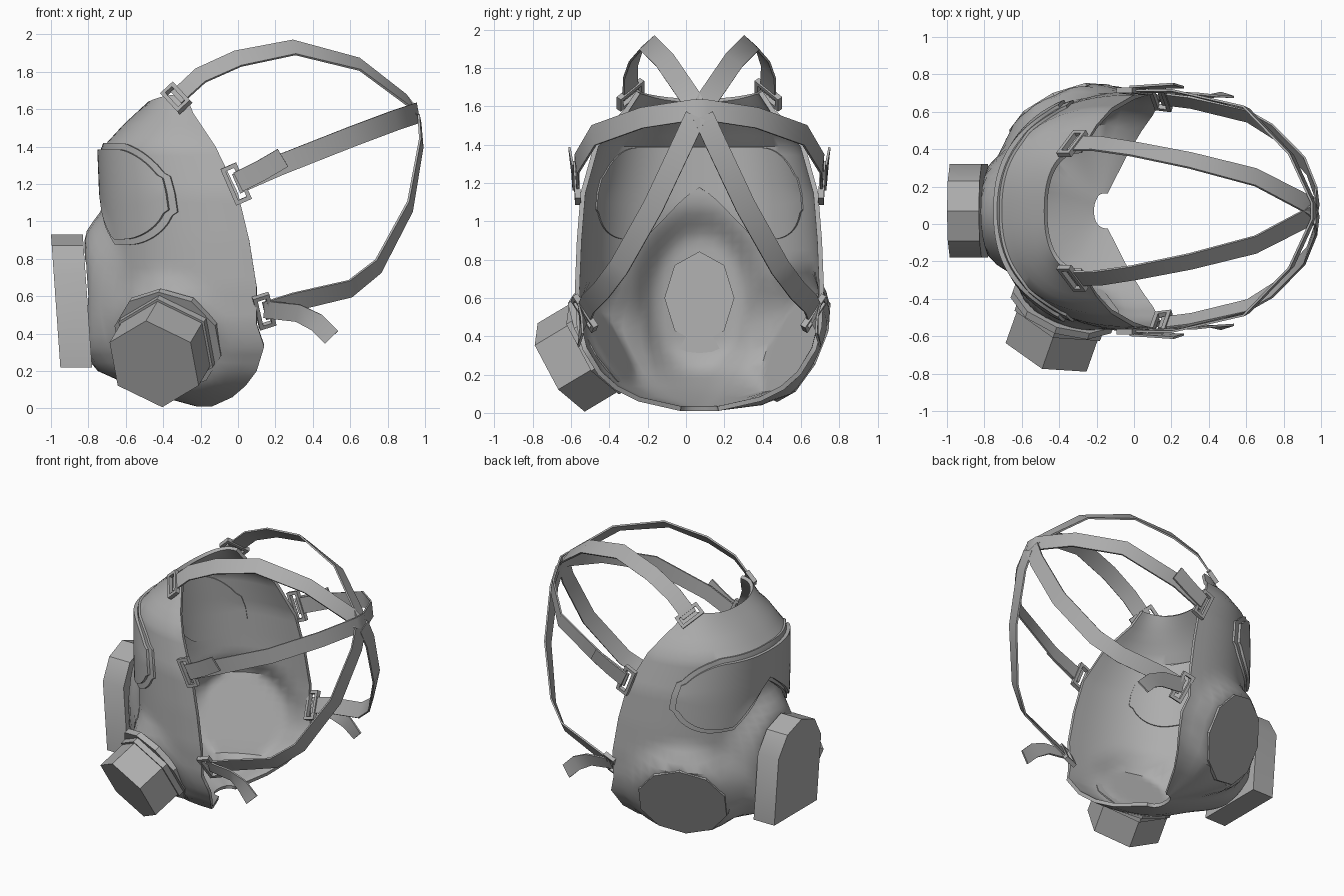
import bpy, bmesh, math
from mathutils import Vector, Matrix

if "Cube" in bpy.data.objects:
    bpy.data.objects.remove(bpy.data.objects["Cube"])

CY = 0.07          # symmetry plane of the mask
grey = bpy.data.materials.new("grey rubber")
grey.use_nodes = True
grey.diffuse_color = (0.42, 0.42, 0.42, 1)
grey.node_tree.nodes["Principled BSDF"].inputs["Base Color"].default_value = (0.42, 0.42, 0.42, 1)
made = []


def add_object(name, bm):
    me = bpy.data.meshes.new(name)
    bm.to_mesh(me)
    bm.free()
    me.materials.append(grey)
    ob = bpy.data.objects.new(name, me)
    bpy.context.collection.objects.link(ob)
    made.append(ob)
    return ob


def apply(ob, mod):
    bpy.context.view_layer.objects.active = ob
    bpy.ops.object.modifier_apply(modifier=mod.name)


def grid(name, rows, thickness, offset):
    """Sheet through rows of points, thickened."""
    bm = bmesh.new()
    vs = [[bm.verts.new(p) for p in row] for row in rows]
    for a, b in zip(vs, vs[1:]):
        for j in range(len(a) - 1):
            bm.faces.new((a[j], b[j], b[j + 1], a[j + 1]))
    ob = add_object(name, bm)
    mod = ob.modifiers.new("thickness", "SOLIDIFY")
    mod.thickness, mod.offset = thickness, offset
    apply(ob, mod)
    return ob


# Face piece: height, front x, rim x, half width
LEVELS = [(0.01, -0.22, -0.14, 0.1), (0.06, -0.4, -0.03, 0.32), (0.12, -0.53, 0.04, 0.44),
          (0.2, -0.65, 0.1, 0.53), (0.33, -0.7, 0.14, 0.61), (0.45, -0.7, 0.1, 0.64),
          (0.65, -0.7, 0.1, 0.65), (0.9, -0.7, 0.06, 0.64), (1.15, -0.71, 0.0, 0.62),
          (1.4, -0.72, -0.12, 0.55), (1.52, -0.61, -0.2, 0.46), (1.64, -0.48, -0.28, 0.33)]

# Flat seats on the cheeks: side, centre, axis, flat radius, blend radius
SEATS = {1: (Vector((-0.38, CY + 0.51, 0.345)), Vector((-0.38, 0.84, -0.4)).normalized(), 0.3, 0.42),
         -1: (Vector((-0.37, CY - 0.5, 0.37)), Vector((-0.29, -0.82, -0.49)).normalized(), 0.22, 0.34)}


def smooth(k):
    k = min(1, max(0, k))
    return k * k * (3 - 2 * k)


def surface(u, z):
    """Point on the face piece; u runs from -1 (right rim) to 1 (left rim)."""
    for a, b in zip(LEVELS, LEVELS[1:]):
        if z <= b[0] + 1e-6:
            break
    f = (z - a[0]) / (b[0] - a[0])
    xf, xr, w = (p + (q - p) * f for p, q in zip(a[1:], b[1:]))
    ang = abs(u) * math.pi / 2
    y = w * math.sin(ang) ** 0.85
    c = max(0.0, math.cos(ang)) ** 0.85
    # snout bulge around the mouth
    d = math.hypot(y / 0.25, (z - 0.58) / 0.34)
    x = xr + (xf - xr) * c - 0.12 * smooth((1.6 - d) / 0.65) * c
    lift = 0.04 * math.sin(ang) ** 2 if z > 1.6 else 0
    p = Vector((x, CY + math.copysign(y, u), z + lift))
    # flatten onto the cheek seat
    seat, axis, flat, reach = SEATS[1 if u > 0 else -1]
    v = p - seat
    h = v.dot(axis)
    return p - axis * h * smooth((reach - (v - axis * h).length) / (reach - flat))


heights = []
for a, b in zip(LEVELS, LEVELS[1:]):
    n = max(1, round((b[0] - a[0]) / 0.05))
    heights += [a[0] + (b[0] - a[0]) * i / n for i in range(n)]
heights.append(LEVELS[-1][0])
shell = grid("face_piece", [[surface(j / 20, z) for j in range(-20, 21)] for z in heights], 0.025, -1)

# Mouth opening through the face piece
bm = bmesh.new()
bmesh.ops.create_cone(bm, cap_ends=True, segments=8, radius1=1, radius2=1, depth=0.5,
                      matrix=Matrix.Translation((-0.78, CY, 0.6)) @ Matrix.Diagonal((1, 0.18, 0.24, 1))
                      @ Matrix.Rotation(math.pi / 2, 4, "Y"))
cutter = add_object("mouth_cutter", bm)
made.remove(cutter)
cutter.hide_render = True
cut = shell.modifiers.new("mouth", "BOOLEAN")
cut.operation, cut.object, cut.solver = "DIFFERENCE", cutter, "EXACT"
apply(shell, cut)
bpy.data.objects.remove(cutter)


# Visor: wide pane with a nose notch and rounded ends
def visor(name, reach, grow, thickness, offset):
    cols = [reach * i / 24 for i in range(-24, 25)]
    rows = []
    for r in range(9):
        row = []
        for u in cols:
            s = max(0, (abs(u) / reach - 0.55) / 0.45)
            half = (0.245 + grow) * max(0.35, math.sqrt(max(0, 1 - s * s)))
            low = max(1.145 - half, 1.17 - grow - 0.98 * abs(u))
            row.append(surface(u, low + (1.145 + half - low) * r / 8))
        rows.append(row)
    return grid(name, rows, thickness, offset)


visor("visor_frame", 0.73, 0.025, 0.015, 1)
visor("visor_lens", 0.69, -0.005, 0.066, 0)

# Speech box in front of the mouth, arched on top
bm = bmesh.new()
outline = [(-0.25, 0), (-0.25, 0.5), (-0.16, 0.65), (0, 0.71), (0.16, 0.65), (0.25, 0.5), (0.25, 0)]
ends = []
for x in (-0.95, -0.78):
    ends.append([bm.verts.new((x - 0.05 * z / 0.71, CY + y, 0.22 + z)) for y, z in outline])
bm.faces.new(ends[0])
bm.faces.new(ends[1][::-1])
for i in range(7):
    j = (i + 1) % 7
    bm.faces.new((ends[0][i], ends[1][i], ends[1][j], ends[0][j]))
bmesh.ops.recalc_face_normals(bm, faces=bm.faces)
add_object("speech_box", bm)


def drum(name, side, sides, radius, inner, outer):
    """Drum on a cheek seat, from inner to outer distance along its axis."""
    seat, axis = SEATS[side][:2]
    bm = bmesh.new()
    rot = axis.to_track_quat("Z", "Y").to_matrix().to_4x4()
    bmesh.ops.create_cone(bm, cap_ends=True, segments=sides, radius1=radius, radius2=radius,
                          depth=outer - inner,
                          matrix=Matrix.Translation(seat + axis * (inner + outer) / 2) @ rot)
    return add_object(name, bm)


# Blank cover on the left cheek, filter canister on the right cheek
drum("cheek_cover", 1, 10, 0.31, -0.015, 0.01)
drum("filter_seat", -1, 10, 0.3, -0.02, 0.02)
drum("filter_flange", -1, 6, 0.28, 0.02, 0.06)
drum("filter_canister", -1, 6, 0.265, 0.06, 0.27)


# Harness
def mirrored(path, side):
    return [Vector((x, CY + side * y, z)) for x, y, z in path]


def outward(p):
    return Vector((p.x + 0.1, p.y - CY, (p.z - 1.2) * 0.5)).normalized()


def strap(name, pts, width):
    rows = []
    for i, p in enumerate(pts):
        t = pts[min(i + 1, len(pts) - 1)] - pts[max(i - 1, 0)]
        w = t.cross(outward(p)).normalized() * width / 2
        rows.append((p - w, p + w))
    grid(name, rows, 0.012, 0)


def buckle(name, pts, width, length):
    a = pts[0]
    t = (pts[1] - a).normalized()
    w = t.cross(outward(a)).normalized()
    base = Matrix.Translation(a) @ Matrix((t, w, w.cross(t))).transposed().to_4x4()
    bm = bmesh.new()
    for s in (-1, 1):
        for centre, size in (((s * length / 2, 0, 0), (0.022, width + 0.022, 0.03)),
                             ((0, s * width / 2, 0), (length, 0.022, 0.03))):
            bmesh.ops.create_cube(bm, size=1, matrix=base @ Matrix.Translation(centre)
                                  @ Matrix.Diagonal((*size, 1)))
    add_object(name, bm)


top = [(-0.33, 0.36, 1.66), (-0.2, 0.36, 1.78), (0, 0.33, 1.87), (0.3, 0.27, 1.93),
       (0.65, 0.18, 1.84), (0.9, 0.05, 1.65), (0.95, 0.02, 1.59)]
middle = [(-0.01, 0.64, 1.2), (0.22, 0.64, 1.3), (0.6, 0.55, 1.45), (0.84, 0.3, 1.54), (0.96, 0.04, 1.58)]
lower = [(0.14, 0.6, 0.52), (0.3, 0.58, 0.57), (0.6, 0.51, 0.64), (0.75, 0.42, 0.76),
         (0.92, 0.24, 1.08), (0.98, 0.08, 1.42), (0.97, 0.02, 1.55)]
middle_tail = [(0, 0.66, 1.21), (0.12, 0.665, 1.27), (0.24, 0.67, 1.34)]
lower_tail = [(0.14, 0.61, 0.53), (0.32, 0.61, 0.51), (0.42, 0.615, 0.46), (0.5, 0.62, 0.38)]
strap("middle_strap", mirrored(middle, 1) + mirrored(middle, -1)[::-1], 0.11)
for side, label in ((-1, "right"), (1, "left")):
    strap(label + "_top_strap", mirrored(top, side), 0.11)
    strap(label + "_lower_strap", mirrored(lower, side), 0.11)
    strap(label + "_middle_strap_tail", mirrored(middle_tail, side), 0.11)
    strap(label + "_lower_strap_tail", mirrored(lower_tail, side), 0.1)
    buckle(label + "_top_buckle", mirrored(top, side), 0.16, 0.07)
    buckle(label + "_middle_buckle", mirrored(middle, side), 0.19, 0.07)
    buckle(label + "_lower_buckle", mirrored(lower, side), 0.18, 0.07)

# Smooth shading with sharp edges kept
bpy.ops.object.select_all(action="DESELECT")
for ob in made:
    ob.select_set(True)
bpy.context.view_layer.objects.active = shell
bpy.ops.object.shade_smooth_by_angle(angle=math.radians(35))
